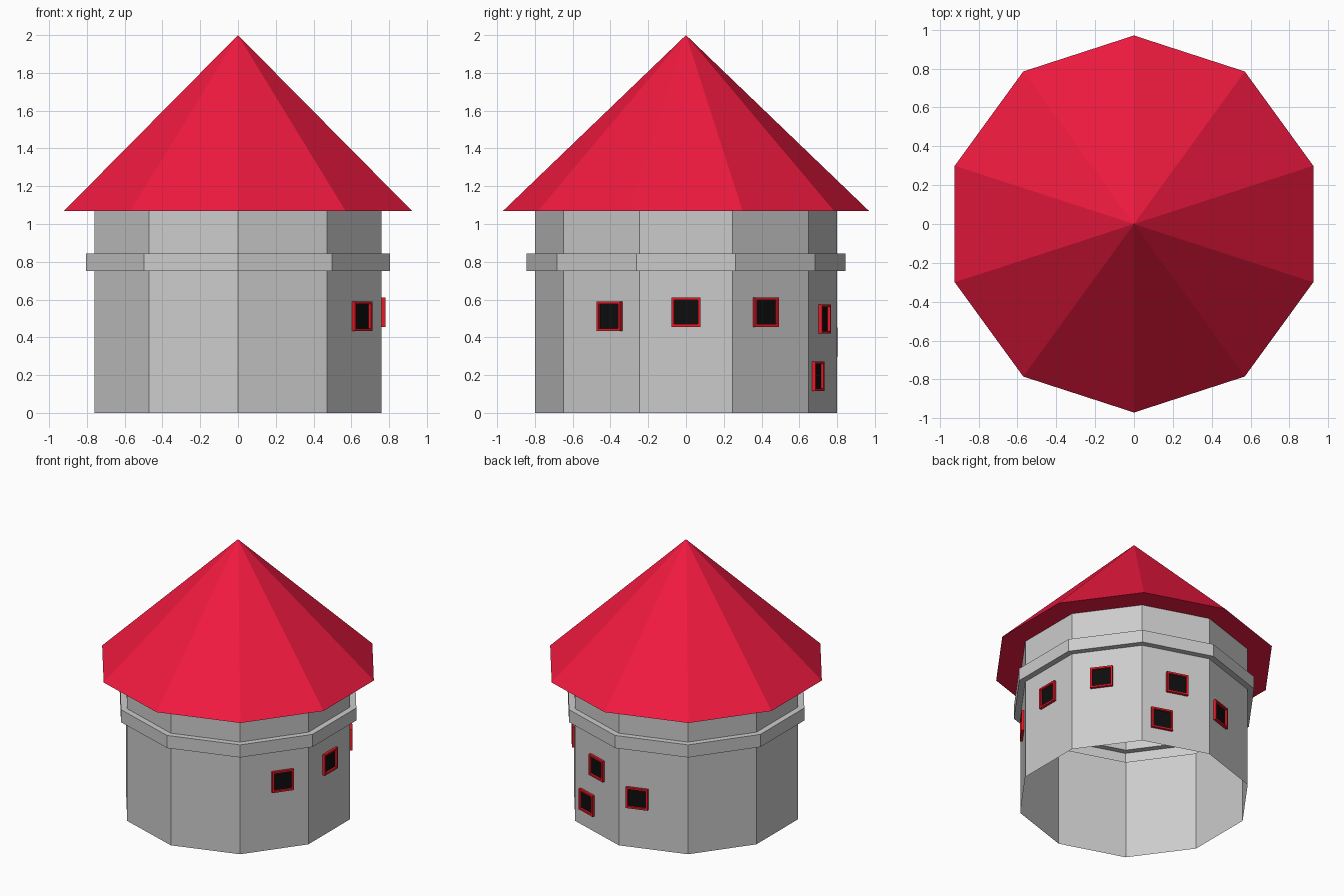
import bpy, bmesh, math
from mathutils import Matrix

if "Cube" in bpy.data.objects:
    bpy.data.objects.remove(bpy.data.objects["Cube"])

SIDES = 10
APOTHEM = 0.80 * math.cos(math.pi / SIDES)


def material(name, rgb):
    m = bpy.data.materials.new(name)
    m.diffuse_color = (*rgb, 1)
    m.use_nodes = True
    m.node_tree.nodes["Principled BSDF"].inputs["Base Color"].default_value = m.diffuse_color
    return m


def finish(name, bm, mats=()):
    me = bpy.data.meshes.new(name)
    bm.to_mesh(me)
    bm.free()
    for m in mats:
        me.materials.append(m)
    ob = bpy.data.objects.new(name, me)
    bpy.context.collection.objects.link(ob)
    return ob


def lathe(name, profile, mats=()):
    """Sweep an (r, z) profile round a ten-sided plan; r = 0 closes to a point."""
    bm = bmesh.new()
    rings = []
    for r, z in profile:
        n = SIDES if r > 0 else 1
        rings.append([bm.verts.new((r * math.cos(a), r * math.sin(a), z))
                      for a in (math.pi / 2 + i * math.tau / SIDES for i in range(n))])
    for lo, hi in zip(rings, rings[1:]):
        for i in range(SIDES):
            j = (i + 1) % SIDES
            if len(hi) == 1:
                bm.faces.new((lo[i], lo[j], hi[0]))
            else:
                bm.faces.new((lo[i], lo[j], hi[j], hi[i]))
    return finish(name, bm, mats)


roof_red = material("roof_red", (0.87, 0.01, 0.05))
frame_red = material("frame_red", (0.80, 0.01, 0.02))
dark = material("window_dark", (0.004, 0.004, 0.004))

# Open-bottomed wall shell with raised band
lathe("tower_wall", [(0.80, 0), (0.80, 0.75), (0.845, 0.75),
                     (0.845, 0.845), (0.80, 0.845), (0.80, 1.068)])

# Roof with eaves underside
lathe("roof", [(0.80, 1.068), (0.97, 1.068), (0, 2.0)], [roof_red])


def window(index, angle, offset, z, size=0.156, depth=0.024):
    """Framed box on the wall facing `angle`, with a recessed dark pane."""
    bm = bmesh.new()
    bmesh.ops.create_cube(bm, size=1, matrix=Matrix.Diagonal((depth, size, size, 1)))
    bm.faces.ensure_lookup_table()
    front = max(bm.faces, key=lambda f: f.calc_center_median().x)
    bmesh.ops.inset_region(bm, faces=[front], thickness=0.019)
    pane = bmesh.ops.extrude_discrete_faces(bm, faces=[front])["faces"][0]
    bmesh.ops.translate(bm, verts=pane.verts, vec=(-0.015, 0, 0))
    pane.material_index = 1
    bm.transform(Matrix.Rotation(math.radians(angle), 4, 'Z')
                 @ Matrix.Translation((APOTHEM + 0.007, offset, z)))
    bmesh.ops.recalc_face_normals(bm, faces=bm.faces)
    finish(f"window_{index}", bm, [frame_red, dark])


# Windows: facing angle, sideways offset on the wall, centre height
for i, spec in enumerate([(-36, 0.058, 0.512), (0, 0, 0.534), (36, -0.036, 0.534),
                          (72, 0.008, 0.497), (72, -0.105, 0.195),
                          (108, -0.114, 0.375)]):
    window(i + 1, *spec)
